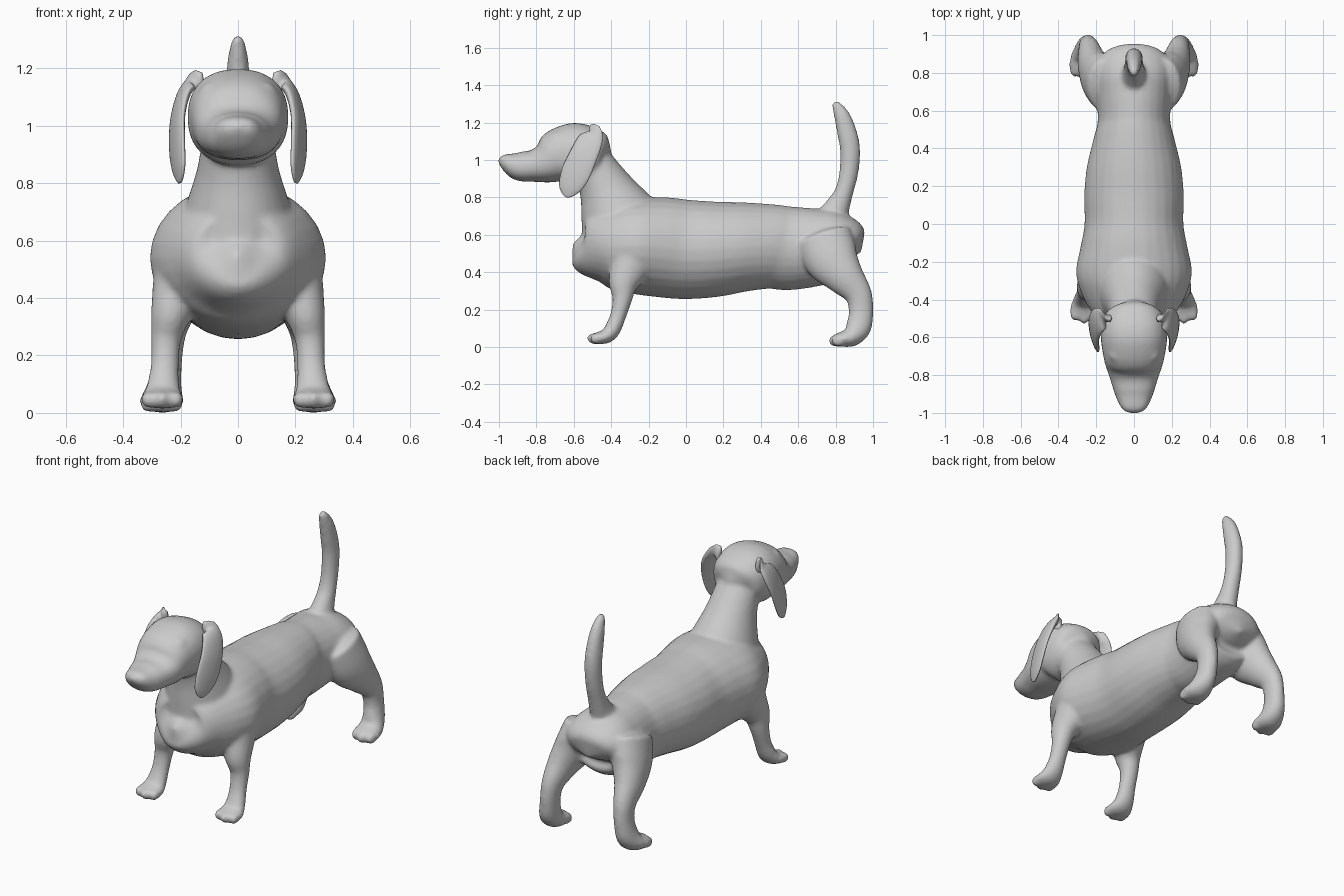
import bpy, bmesh, math
from mathutils import Vector, Matrix


def spline(rows, steps=5):
    """Catmull-Rom through rows of (x, y, z, side radius, depth radius)."""
    p = [rows[0]] + list(rows) + [rows[-1]]
    out = []
    for i in range(1, len(p) - 2):
        for k in range(steps):
            t = k / steps
            out.append([0.5 * (2 * b + (c - a) * t + (2 * a - 5 * b + 4 * c - d) * t * t
                               + (3 * b - a - 3 * c + d) * t ** 3)
                        for a, b, c, d in zip(p[i - 1], p[i], p[i + 1], p[i + 2])])
    out.append(list(rows[-1]))
    return out


def tube(bm, rows, side=(1, 0, 0), power=1.0, n=28, mirror=1):
    """Closed oval tube along a path; side is the sideways axis of its sections."""
    rows = spline(rows)
    pts = [Vector(r[:3]) for r in rows]
    rings, tans, faces = [], [], []
    flip = Vector((mirror, 1, 1))
    new = lambda v: bm.verts.new(v * flip)
    for i, r in enumerate(rows):
        t = (pts[min(i + 1, len(pts) - 1)] - pts[max(i - 1, 0)]).normalized()
        u = Vector(side)
        u = (u - t * u.dot(t)).normalized()
        w = t.cross(u)
        ring = []
        for k in range(n):
            a = 2 * math.pi * k / n
            c, s = math.cos(a), math.sin(a)
            ring.append(new(pts[i] + u * math.copysign(abs(c) ** power, c) * r[3]
                            + w * math.copysign(abs(s) ** power, s) * r[4]))
        rings.append(ring)
        tans.append(t)
    for a, b in zip(rings, rings[1:]):
        for k in range(n):
            faces.append(bm.faces.new((a[k], a[(k + 1) % n], b[(k + 1) % n], b[k])))
    for j, sgn in ((0, -1), (-1, 1)):
        tip = new(pts[j] + tans[j] * sgn * 0.5 * min(rows[j][3:]))
        for k in range(n):
            faces.append(bm.faces.new((rings[j][k], rings[j][(k + 1) % n], tip)))
    bmesh.ops.recalc_face_normals(bm, faces=faces)


def ball(bm, loc, size):
    m = Matrix.Translation(loc) @ Matrix.Diagonal((*size, 1))
    bmesh.ops.create_uvsphere(bm, u_segments=20, v_segments=12, radius=1, matrix=m)


def finish(bm, name):
    for f in bm.faces:
        f.smooth = True
    me = bpy.data.meshes.new(name)
    bm.to_mesh(me)
    bm.free()
    ob = bpy.data.objects.new(name, me)
    bpy.context.collection.objects.link(ob)
    return ob


bm = bmesh.new()

# torso
tube(bm, [(0, y, z, rx, rz) for y, z, rx, rz in (
    (-.575, .54, .07, .08), (-.54, .53, .16, .15), (-.45, .54, .235, .21),
    (-.35, .54, .285, .245), (-.25, .54, .307, .26), (-.12, .533, .283, .268),
    (0, .522, .262, .266), (.15, .523, .264, .256), (.3, .535, .25, .24),
    (.45, .538, .215, .226), (.55, .528, .192, .224), (.7, .535, .20, .208),
    (.8, .55, .205, .185), (.87, .55, .19, .14), (.905, .53, .13, .08))])

# neck
tube(bm, [(0, -.53, 1.06, .11, .09), (0, -.485, .96, .125, .115),
          (0, -.43, .85, .142, .147), (0, -.38, .74, .175, .195),
          (0, -.33, .63, .21, .235), (0, -.27, .54, .22, .23)])

# head and muzzle
tube(bm, [(0, y, z, rx, rz) for y, z, rx, rz in (
    (-.995, .998, .045, .022), (-.97, .992, .07, .042), (-.9, .968, .102, .076),
    (-.82, .968, .127, .085), (-.75, .984, .15, .11), (-.68, 1.018, .166, .15),
    (-.6, 1.03, .176, .168), (-.52, 1.04, .168, .152), (-.46, 1.045, .14, .115),
    (-.43, 1.04, .085, .07))], power=.87)

# tail
tube(bm, [(0, .75, .64, .09, .1), (0, .805, .74, .06, .07), (0, .845, .83, .05, .05),
          (0, .87, .93, .046, .051), (0, .878, 1.05, .046, .054),
          (0, .86, 1.15, .043, .053), (0, .832, 1.24, .035, .043),
          (0, .797, 1.305, .02, .022)])

for s in (1, -1):
    # front legs
    tube(bm, [(.18, -.27, .52, .11, .13), (.205, -.30, .43, .095, .11),
              (.235, -.335, .34, .07, .08), (.25, -.34, .26, .053, .054),
              (.255, -.362, .17, .049, .043), (.26, -.39, .1, .056, .044),
              (.262, -.42, .062, .068, .04), (.264, -.46, .049, .078, .034),
              (.264, -.50, .042, .066, .027)], mirror=s)
    # hind legs
    tube(bm, [(.15, .735, .59, .10, .15), (.185, .78, .47, .10, .145),
              (.22, .85, .375, .08, .105), (.237, .92, .285, .058, .074),
              (.245, .936, .19, .051, .066), (.255, .922, .105, .058, .068),
              (.262, .885, .055, .072, .053), (.266, .83, .041, .077, .04),
              (.266, .79, .033, .062, .03)], mirror=s)
    # toes
    for dx in (-.048, 0, .048):
        back = abs(dx) * .35
        ball(bm, (s * (.264 + dx), -.498 + back, .046), (.026, .032, .03))
        ball(bm, (s * (.266 + dx), .798 + back, .034), (.026, .036, .033))
    # eyeballs and brows
    ball(bm, (s * .088, -.728, 1.083), (.03, .026, .027))
    ball(bm, (s * .08, -.69, 1.12), (.055, .045, .035))

body = finish(bm, "dog_body")
remesh = body.modifiers.new("blend", 'REMESH')
remesh.mode = 'VOXEL'
remesh.voxel_size = 0.011
remesh.use_smooth_shade = True
smooth = body.modifiers.new("soften", 'SMOOTH')
smooth.factor = 0.5
smooth.iterations = 9

# drooping ears, front edge curling inward
for s, name in ((1, "left_ear"), (-1, "right_ear")):
    bm = bmesh.new()
    tube(bm, [(.125, -.50, 1.145, .018, .04), (.165, -.50, 1.142, .02, .055),
              (.193, -.515, 1.10, .02, .07), (.211, -.55, 1.02, .019, .077),
              (.212, -.59, .93, .018, .08), (.206, -.62, .86, .016, .065),
              (.203, -.632, .822, .011, .04), (.202, -.637, .803, .006, .015)],
         side=(1, -.3, 0), mirror=s)
    finish(bm, name)
